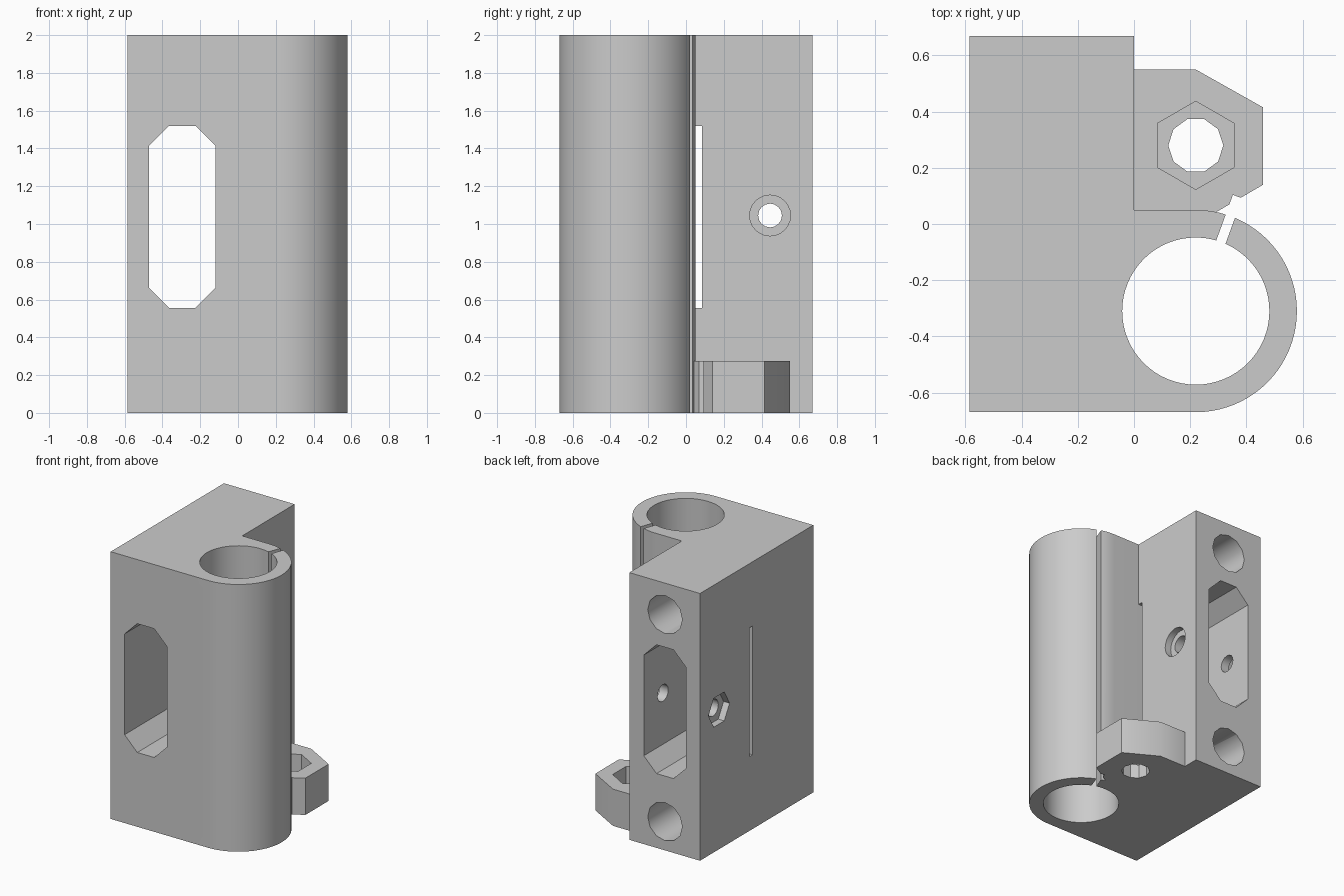
import bpy
import bmesh
from math import cos, sin, pi, radians
from mathutils import Matrix, Vector

default_cube = bpy.data.objects.get("Cube")
if default_cube:
    bpy.data.objects.remove(default_cube, do_unlink=True)

HEIGHT = 2.0
BLOCK_X, BLOCK_Y = -0.585, 0.67
BEARING = Vector((0.22, -0.31, 0))
OUTER, INNER = 0.36, 0.262
SLOT_X = -0.295
BOLT = Vector((0, 0.445, 1.045))
ROD_NUT = Vector((0.22, 0.28, 0))

grey = bpy.data.materials.new("plain_grey")
grey.use_nodes = True
colour = (0.6, 0.6, 0.6, 1)
grey.diffuse_color = colour
grey.node_tree.nodes["Principled BSDF"].inputs["Base Color"].default_value = colour


def prism(name, outline, depth, matrix=Matrix()):
    """Extrude a flat outline along its local z, then place it."""
    bm = bmesh.new()
    face = bm.faces.new([bm.verts.new((x, y, 0)) for x, y in outline])
    top = bmesh.ops.extrude_face_region(bm, geom=[face])["geom"]
    verts = [v for v in top if isinstance(v, bmesh.types.BMVert)]
    bmesh.ops.translate(bm, verts=verts, vec=(0, 0, depth))
    bm.transform(matrix)
    bmesh.ops.recalc_face_normals(bm, faces=bm.faces)
    mesh = bpy.data.meshes.new(name)
    bm.to_mesh(mesh)
    bm.free()
    mesh.materials.append(grey)
    obj = bpy.data.objects.new(name, mesh)
    bpy.context.collection.objects.link(obj)
    return obj


def ring(radius, sides, turn=0.0):
    return [(radius * cos(turn + 2 * pi * i / sides),
             radius * sin(turn + 2 * pi * i / sides)) for i in range(sides)]


def rect(x0, x1, y0, y1):
    return [(x0, y0), (x1, y0), (x1, y1), (x0, y1)]


def combine(target, tool, operation):
    mod = target.modifiers.new(operation.lower(), "BOOLEAN")
    mod.operation = operation
    mod.solver = "EXACT"
    mod.object = tool
    bpy.context.view_layer.objects.active = target
    bpy.ops.object.modifier_apply(modifier=mod.name)
    bpy.data.objects.remove(tool, do_unlink=True)


def along_x(x, y, z):
    return Matrix.Translation((x, y, z)) @ Matrix.Rotation(pi / 2, 4, "Y")


def along_y(x, y, z):
    # local y points up, local z points to the front
    return Matrix.Translation((x, y, z)) @ Matrix.Rotation(pi / 2, 4, "X")


# Block with the rounded bearing housing on its left side
arc = [(BEARING.x + OUTER * cos(a), BEARING.y + OUTER * sin(a))
       for a in (-pi / 2 + pi * i / 40 for i in range(41))]
outline = [(BLOCK_X, -BLOCK_Y)] + arc + [
    (0, BEARING.y + OUTER), (0, BLOCK_Y), (BLOCK_X, BLOCK_Y)]
body = prism("rod_end_bracket", outline, HEIGHT)

# Nut holder at the foot
holder = [(-0.05, 0), (0.22, 0), (0.46, 0.14), (0.46, 0.415),
          (0.22, 0.55), (-0.05, 0.55)]
combine(body, prism("nut_holder", holder, 0.275), "UNION")

cutters = []

# Bearing bore and its clamping slit
cutters.append(prism("bearing_bore", ring(INNER, 64), 3,
                     Matrix.Translation(BEARING - Vector((0, 0, 0.5)))))
slit_place = (Matrix.Translation(BEARING - Vector((0, 0, 0.5)))
              @ Matrix.Rotation(radians(70), 4, "Z"))
cutters.append(prism("clamp_slit", rect(0.1, 0.434, -0.0175, 0.0175), 3, slit_place))

# Belt opening running front to back
w, h, c = 0.175, 0.482, 0.105
octagon = [(-w, c - h), (c - w, -h), (w - c, -h), (w, c - h),
           (w, h - c), (w - c, h), (c - w, h), (-w, h - c)]
cutters.append(prism("belt_opening", octagon, 2, along_y(SLOT_X, 1, 1.038)))

# Narrow slot running side to side
cutters.append(prism("narrow_slot", rect(-h, h, 0.05, 0.085), 1.2,
                     along_x(-0.8, 0, 1.038)))

# Blind rod holes from the back
for z in (0.215, 1.765):
    cutters.append(prism("rod_hole", ring(0.143, 12), 1.4, along_y(SLOT_X, 0.8, z)))

# Cross bolt: hole, round head recess, hexagonal nut recess
cutters.append(prism("bolt_hole", ring(0.063, 16), 1, along_x(-0.8, BOLT.y, BOLT.z)))
cutters.append(prism("head_recess", ring(0.108, 24), 0.15,
                     along_x(-0.05, BOLT.y, BOLT.z)))
cutters.append(prism("nut_recess", ring(0.125, 6, pi / 2), 0.15,
                     along_x(BLOCK_X - 0.1, BOLT.y, BOLT.z)))

# Upright screw hole and hexagonal pocket in the nut holder
cutters.append(prism("screw_hole", ring(0.098, 10), 0.6,
                     Matrix.Translation(ROD_NUT - Vector((0, 0, 0.2)))))
cutters.append(prism("nut_pocket", ring(0.157, 6, pi / 2), 0.5,
                     Matrix.Translation(ROD_NUT + Vector((0, 0, 0.105)))))

for cutter in cutters:
    combine(body, cutter, "DIFFERENCE")

# Smooth the round walls, keep the edges crisp
bpy.ops.object.select_all(action="DESELECT")
body.select_set(True)
bpy.context.view_layer.objects.active = body
bpy.ops.object.shade_smooth_by_angle(angle=radians(31))
